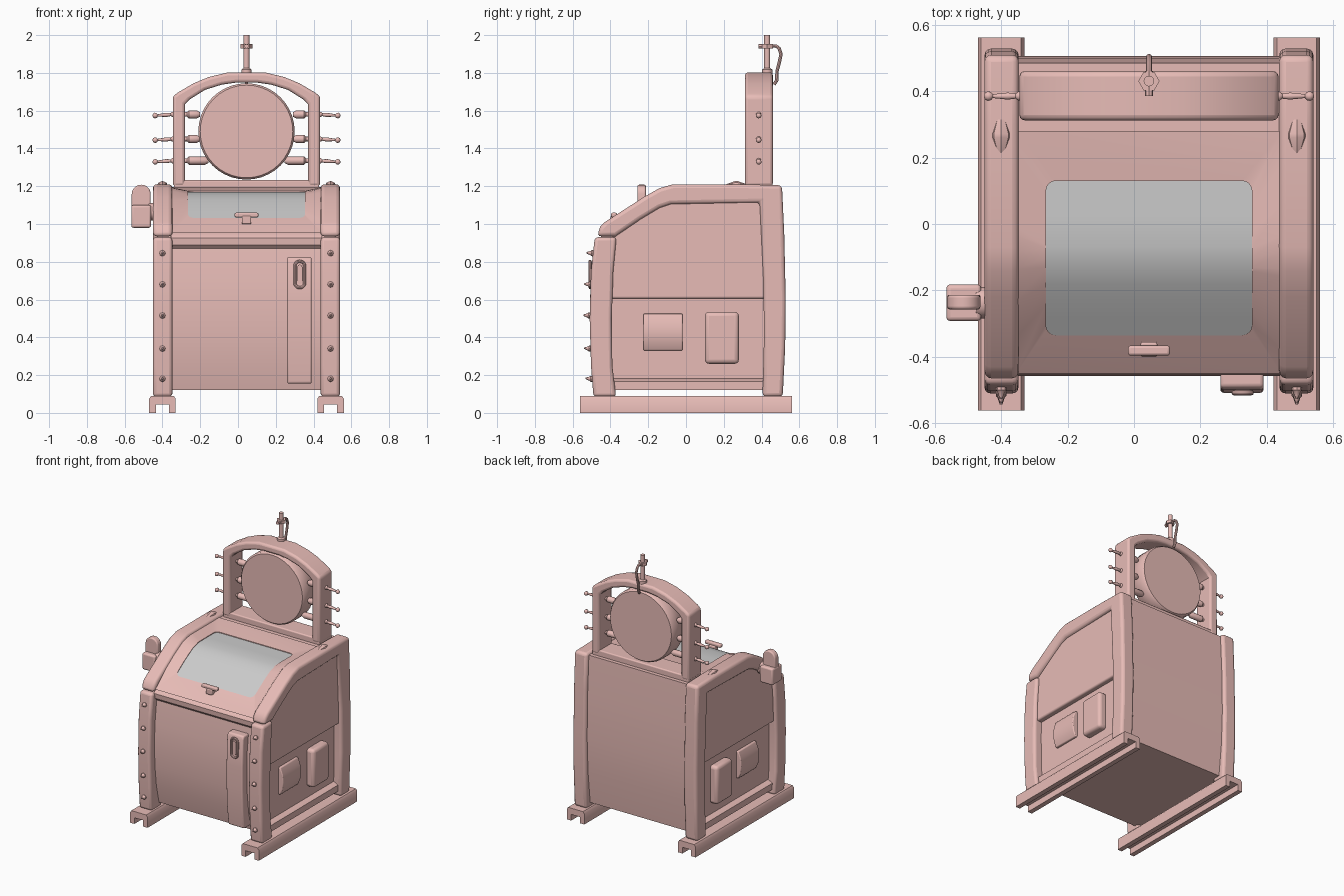
import bpy, bmesh, math
from mathutils import Vector

if "Cube" in bpy.data.objects:
    bpy.data.objects.remove(bpy.data.objects["Cube"])

CX = 0.045  # cabinet centre line
pink = bpy.data.materials.new("pink")
pink.diffuse_color = (0.80, 0.50, 0.47, 1)
pink.use_nodes = True
pink.node_tree.nodes["Principled BSDF"].inputs["Base Color"].default_value = pink.diffuse_color


def finish(name, bm, bevel=0, seg=3, mat=pink):
    bmesh.ops.recalc_face_normals(bm, faces=bm.faces)
    me = bpy.data.meshes.new(name)
    bm.to_mesh(me)
    bm.free()
    ob = bpy.data.objects.new(name, me)
    bpy.context.collection.objects.link(ob)
    if mat:
        me.materials.append(mat)
    if bevel:
        m = ob.modifiers.new("bevel", 'BEVEL')
        m.width, m.segments, m.limit_method, m.angle_limit = bevel, seg, 'ANGLE', math.radians(50)
    return ob


def prism(name, pts, axis, a, b, bevel=0, seg=3):
    """Extrude a 2D profile along X (y,z points) or Y (x,z points)."""
    bm = bmesh.new()
    put = (lambda p, t: (t, p[0], p[1])) if axis == 'X' else (lambda p, t: (p[0], t, p[1]))
    lo = [bm.verts.new(put(p, a)) for p in pts]
    hi = [bm.verts.new(put(p, b)) for p in pts]
    bm.faces.new(lo)
    bm.faces.new(hi[::-1])
    n = len(pts)
    for i in range(n):
        j = (i + 1) % n
        bm.faces.new((lo[i], lo[j], hi[j], hi[i]))
    return finish(name, bm, bevel, seg)


def box(name, x, y, z, bevel=0):
    return prism(name, [(y[0], z[0]), (y[1], z[0]), (y[1], z[1]), (y[0], z[1])], 'X', x[0], x[1], bevel)


def lathe(name, prof, origin, direction, n=12):
    """Revolve (radius, distance) points about a direction."""
    bm = bmesh.new()
    q = Vector((0, 0, 1)).rotation_difference(Vector(direction).normalized())
    rings = []
    for r, t in prof:
        rings.append([bm.verts.new(Vector(origin) + q @ Vector((
            r * math.cos(2 * math.pi * i / n), r * math.sin(2 * math.pi * i / n), t))) for i in range(n)])
    for p, s in zip(rings, rings[1:]):
        for i in range(n):
            bm.faces.new((p[i], p[(i + 1) % n], s[(i + 1) % n], s[i]))
    bm.faces.new(rings[0])
    bm.faces.new(rings[-1])
    return finish(name, bm)


def tube(name, pts, r, cyclic=False):
    cu = bpy.data.curves.new(name, 'CURVE')
    cu.dimensions, cu.bevel_depth, cu.bevel_resolution, cu.use_fill_caps = '3D', r, 2, True
    sp = cu.splines.new('POLY')
    sp.points.add(len(pts) - 1)
    for p, co in zip(sp.points, pts):
        p.co = (*co, 1)
    sp.use_cyclic_u = cyclic
    cu.materials.append(pink)
    ob = bpy.data.objects.new(name, cu)
    bpy.context.collection.objects.link(ob)
    bpy.ops.object.select_all(action='DESELECT')
    ob.select_set(True)
    bpy.context.view_layer.objects.active = ob
    bpy.ops.object.convert(target='MESH')


def interp(table, v):
    for (a, fa), (b, fb) in zip(table, table[1:]):
        if v <= b:
            return fa + (fb - fa) * (max(v, a) - a) / (b - a)
    return table[-1][1]


# Side outline of the rail top, and the bulging front
TOP = [(-.46, .935), (-.445, .985), (-.42, 1.01), (-.22, 1.145), (-.14, 1.19), (-.07, 1.21), (.6, 1.21)]
FRONT = [(.12, -.405), (.25, -.435), (.4, -.452), (.55, -.457), (.7, -.452), (.87, -.432)]
top_z = lambda y: interp(TOP, y)

# Inner cabinet: bulged front and back, rolled lip under the lid
body = [(y, z) for z, y in FRONT] + [(-.452, .89), (-.455, .925), (-.44, .945)]
body += [(y, top_z(y) - .06) for y in (-.4, -.22, -.14, -.07, .25)]
body += [(.26, 1.19), (.485, 1.19), (.50, .9), (.505, .6), (.495, .35), (.47, .12)]
prism("cabinet_body", body, 'X', CX - .4, CX + .4)

# Lid frame sloping in to a rounded window
x0, x1, y0, y1, rad = CX - .31, CX + .31, -.335, .13, .03
ox0, ox1, oy0, oy1 = CX - .4, CX + .4, -.45, .28
inner, outer = [], []
for cx, cy, a0, ex, ey in ((x0, y0, 180, ox0, oy0), (x1, y0, 270, ox1, oy0), (x1, y1, 0, ox1, oy1), (x0, y1, 90, ox0, oy1)):
    kx, ky = cx + (rad if cx == x0 else -rad), cy + (rad if cy == y0 else -rad)
    for i in range(5):
        a = math.radians(a0 + i * 22.5)
        inner.append((kx + rad * math.cos(a), ky + rad * math.sin(a)))
        outer.append((ex, ey))
    if ex == ox1 and ey == oy0 or ex == ox0 and ey == oy1:
        ts = (.1, .25, .4, .43, .5, .57, .7, .85)
        for t in ts:
            up = ex == ox1
            f = t if up else 1 - t
            inner.append((cx, y0 + rad + f * (y1 - y0 - 2 * rad)))
            outer.append((ex, oy0 + f * (oy1 - oy0)))
bm = bmesh.new()
vi = [bm.verts.new((x, y, top_z(y) - .035)) for x, y in inner]
vb = [bm.verts.new((x, y, top_z(y) - .05)) for x, y in inner]
vo = [bm.verts.new((x, y, top_z(y) - .015)) for x, y in outer]
for i in range(len(vi)):
    j = (i + 1) % len(vi)
    bm.faces.new((vi[i], vi[j], vo[j], vo[i]))
    bm.faces.new((vb[i], vb[j], vi[j], vi[i]))
bmesh.ops.remove_doubles(bm, verts=bm.verts, dist=1e-5)
finish("lid_frame", bm)

# Curved window glass
bm = bmesh.new()
rows = [[bm.verts.new((x, y, top_z(y) - .04)) for x in (x0, x1)]
        for y in (y0, -.28, -.22, -.18, -.14, -.105, -.07, .03, y1)]
for a, b in zip(rows, rows[1:]):
    bm.faces.new((a[0], a[1], b[1], b[0]))
finish("window_glass", bm, mat=None)

# Lid latch and front sill
box("lid_latch", (CX - .063, CX + .063), (-.396, -.366), (1.035, 1.06), .008)
box("latch_base", (CX - .025, CX + .025), (-.40, -.355), (1.0, 1.042), .006)

# Side profiles
post = [(-.49, .085), (-.503, .25), (-.51, .5), (-.503, .75), (-.483, .93), (-.368, .93),
        (-.385, .75), (-.393, .5), (-.39, .25), (-.37, .085)]
rail = [(-.47, .935), (-.455, .985), (-.43, 1.01)] + TOP[3:6] + [(.3, 1.21), (.508, 1.205), (.52, .95), (.528, .6),
        (.525, .35), (.512, .085), (.405, .085), (.413, .4), (.41, .7), (.39, 1.115),
        (-.08, 1.105), (-.14, 1.085), (-.24, 1.025), (-.372, .935)]
panel = [(-.40, .605), (.43, .605), (.41, 1.13), (-.09, 1.13), (-.25, 1.04), (-.39, .94)]
lower = [(-.40, .12), (.43, .12), (.43, .62), (-.40, .62)]
for s, side in ((-1, "left"), (1, "right")):
    X = lambda d: CX + s * d
    c = X(.445)
    prism(side + "_runner", [(c - .07, 0), (c - .07, .075), (c - .06, .09), (c + .06, .09), (c + .07, .075), (c + .07, 0),
          (c + .035, 0), (c + .035, .045), (c - .035, .045), (c - .035, 0)], 'Y', -.562, .562)
    prism(side + "_front_post", post, 'X', X(.393), X(.495), .018)
    prism(side + "_rail_and_back_post", rail, 'X', X(.392), X(.495), .02)
    prism(side + "_upper_panel", panel, 'X', X(.40), X(.472), .012)
    prism(side + "_lower_panel", lower, 'X', X(.395), X(.435))
    prism(side + "_sill", [(X(.40), .12), (X(.47), .12), (X(.47), .165), (X(.43), .185), (X(.40), .185)], 'Y', -.39, .42)
    # Boxes on the lower side panel
    prism(side + "_bulged_cover", [(X(.42), .33), (X(.45), .33), (X(.468), .37), (X(.474), .425), (X(.468), .48),
          (X(.45), .525), (X(.42), .525)], 'Y', -.225, -.018, .006)
    box(side + "_side_box", (X(.42), X(.492)), (.10, .28), (.26, .535), .022)
    # Studs up the front post
    for z in (.18, .34, .515, .68, .845):
        y = interp([(.085, -.49), (.25, -.503), (.5, -.51), (.75, -.503), (.93, -.483)], z)
        lathe(side + "_post_stud", [(.016, -.01), (.016, .008), (.011, .013), (.004, .034)], (c, y, z), (0, -1, .08), 8)
    # Spindle clamp on the rail
    lathe(side + "_rail_clamp", [(.012, 0), (.031, .05), (.031, .062), (.016, .105)], (c, .21, 1.197), (0, 1, 0), 8)
    # Inner bulbs and outer ball-ended pegs of the topper
    for z, l in ((1.58, .08), (1.45, .08), (1.335, .125)):
        lathe(side + "_bulb", [(.012, -.01), (.012, .01), (.022, .02), (.022, l - .02), (.012, l - .002)],
              (X(.325), .385, z), (-s, 0, 0))
        lathe(side + "_peg", [(.014, -.01), (.014, .008), (.008, .016), (.011, .04), (.006, .085), (.013, .091),
              (.015, .1), (.011, .108), (.004, .112)], (X(.385), .385, z), (s, 0, -.06), 10)

# Coin strip following the front curve, with oval slot
strip = [(-.485, .155), (-.503, .3), (-.508, .45), (-.508, .6), (-.50, .8), (-.49, .825),
         (-.42, .825), (-.43, .5), (-.41, .155)]
prism("coin_strip", strip, 'X', .26, .39, .01)
oval = []
for i in range(20):
    a = 2 * math.pi * i / 20
    oval.append((.327 + .026 * math.cos(a), -.508, .733 + .026 * math.sin(a) + (.044 if i < 10 else -.044)))
tube("coin_slot_ring", oval, .008, True)
prism("coin_slot_plate", [(x, z) for x, y, z in [(.327 + (p[0] - .327) * .55, 0, .733 + (p[2] - .733) * .75) for p in oval]],
      'Y', -.512, -.48)

# Arched topper frame
right_out = [(.39, 1.2), (.39, 1.675), (.365, 1.695), (.28, 1.745), (.2, 1.778), (.1, 1.802)]
right_in = [(.325, 1.2), (.325, 1.635), (.3, 1.66), (.22, 1.71), (.13, 1.738), (.06, 1.748)]
half = lambda pts: [(CX + x, z) for x, z in pts] + [(CX - x, z) for x, z in reversed(pts)]
prism("topper_arch", half(right_out) + half(right_in)[::-1], 'Y', .312, .46, .016)
box("topper_base", (CX - .385, CX + .385), (.315, .458), (1.18, 1.232), .008)
lathe("topper_disc", [(.245, 0), (.255, .012), (.255, .115), (.245, .13)], (CX, .322, 1.49), (0, 1, 0), 40)

# Finial rod with nut and bent pipe
lathe("finial_rod", [(.027, 1.79), (.027, 1.818), (.016, 1.825), (.016, 2.0)], (CX, .43, 0), (0, 0, 1))
lathe("finial_nut", [(.032, 1.93), (.032, 1.952)], (CX, .43, 0), (0, 0, 1), 6)
tube("finial_bolt", [(CX, .385, 1.941), (CX, .46, 1.941)], .012)
tube("finial_pipe", [(CX, .44, 1.941), (CX, .475, 1.943), (CX, .493, 1.93), (CX, .503, 1.9), (CX, .495, 1.86),
                     (CX, .482, 1.81), (CX, .48, 1.76), (CX, .466, 1.738)], .009)

# Pull handle on the left
box("pull_handle_base", (-.565, -.46), (-.292, -.182), (.98, 1.1), .012)
arch = [(-.563, 1.08)] + [(-.5125 - .05 * math.cos(math.pi * i / 10), 1.16 + .048 * math.sin(math.pi * i / 10))
                          for i in range(11)] + [(-.462, 1.08)]
prism("pull_handle_grip", arch, 'Y', -.257, -.213, .008)
lathe("pull_handle_hub", [(.047, 0), (.047, .04)], (-.475, -.237, 1.065), (1, 0, 0), 16)

# Smooth shading with sharp edges kept
bpy.ops.object.select_all(action='SELECT')
bpy.context.view_layer.objects.active = bpy.data.objects["cabinet_body"]
bpy.ops.object.shade_smooth_by_angle(angle=math.radians(40))
